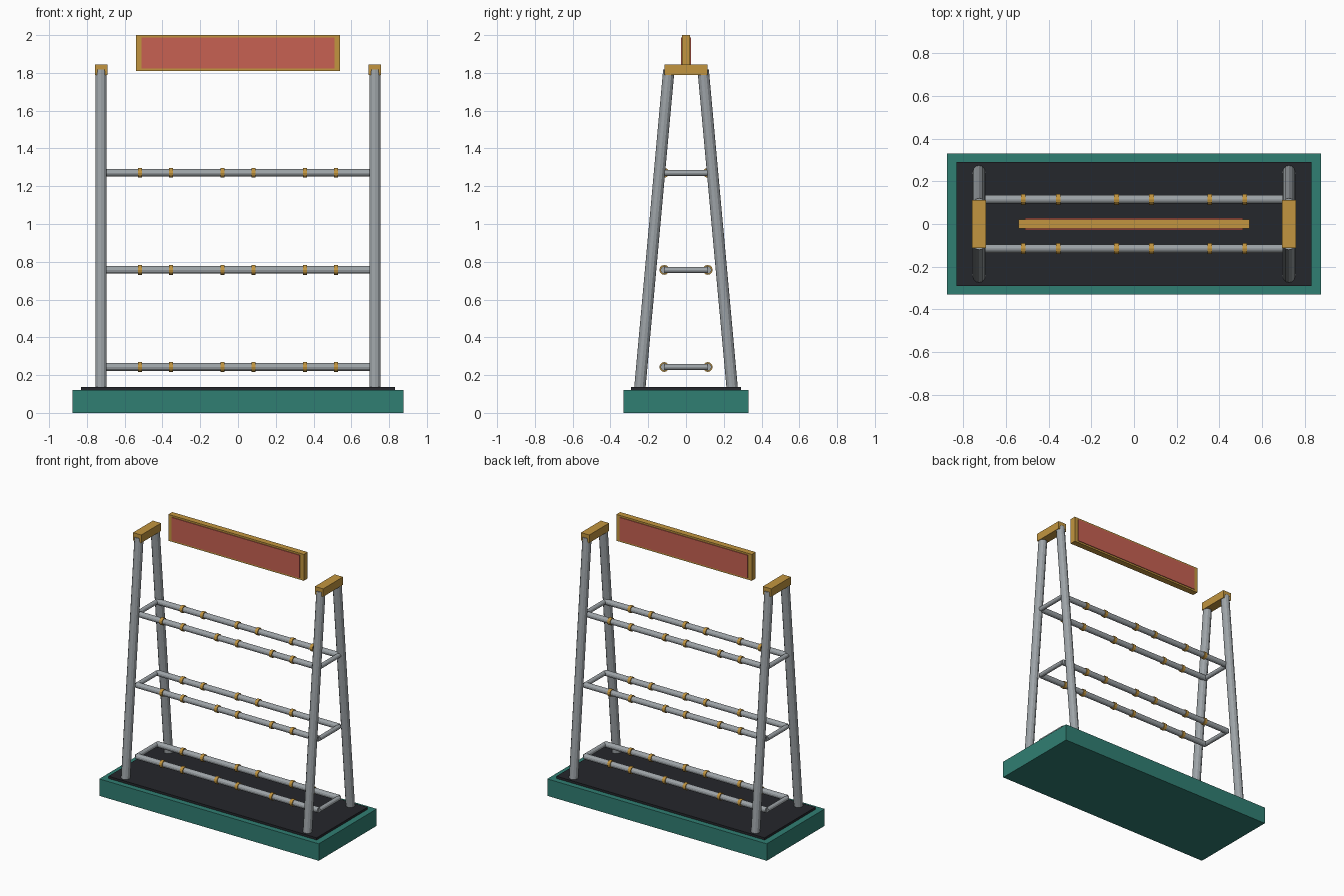
import bpy
from mathutils import Vector

if "Cube" in bpy.data.objects:
    bpy.data.objects.remove(bpy.data.objects["Cube"])


def material(name, rgb):
    m = bpy.data.materials.new(name)
    m.diffuse_color = (*rgb, 1)
    m.use_nodes = True
    m.node_tree.nodes["Principled BSDF"].inputs["Base Color"].default_value = m.diffuse_color
    return m


TEAL = material("teal", (0.03, 0.21, 0.17))
BLACK = material("black", (0.018, 0.02, 0.025))
GOLD = material("gold", (0.54, 0.30, 0.05))
RED = material("red", (0.57, 0.12, 0.085))
STEEL = material("steel", (0.34, 0.37, 0.39))


def box(name, center, size, mat):
    bpy.ops.mesh.primitive_cube_add(size=1, location=center)
    ob = bpy.context.object
    ob.name = name
    ob.scale = size
    bpy.ops.object.transform_apply(location=False, rotation=False, scale=True)
    ob.data.materials.append(mat)
    return ob


def tube(name, a, b, radius, mat, sides=12):
    a, b = Vector(a), Vector(b)
    d = b - a
    bpy.ops.mesh.primitive_cylinder_add(vertices=sides, radius=radius,
                                        depth=d.length, location=(a + b) / 2)
    ob = bpy.context.object
    ob.name = name
    ob.rotation_euler = d.to_track_quat('Z', 'Y').to_euler()
    ob.data.materials.append(mat)
    return ob


# Base plinth with dark deck
box("base", (0, 0, 0.061), (1.75, 0.66, 0.122), TEAL)
box("deck", (0, 0, 0.129), (1.66, 0.58, 0.018), BLACK)

# Two leaning A-frames with caps
POST_X = 0.725
for sx, side in ((-1, "left"), (1, "right")):
    for sy, face in ((-1, "front"), (1, "back")):
        tube(f"{side}_{face}_post", (sx * POST_X, sy * 0.245, 0.125),
             (sx * POST_X, sy * 0.091, 1.815), 0.03, STEEL)
    box(f"{side}_cap", (sx * POST_X, 0, 1.8165), (0.066, 0.226, 0.057), GOLD)

# Three hanging-rail tiers: long rails, end crossbars and gold stop rings
RAIL_Y = 0.115
for i, z in enumerate((0.243, 0.757, 1.271), 1):
    for sy, face in ((-1, "front"), (1, "back")):
        y = sy * RAIL_Y
        tube(f"tier{i}_{face}_rail", (-POST_X, y, z), (POST_X, y, z), 0.02, STEEL)
        for center in (-0.437, 0, 0.437):
            for off in (-0.082, 0.082):
                x = center + off
                tube(f"tier{i}_{face}_ring", (x - 0.011, y, z), (x + 0.011, y, z),
                     0.026, GOLD)
    for sx, side in ((-1, "left"), (1, "right")):
        tube(f"tier{i}_{side}_crossbar", (sx * POST_X, -RAIL_Y, z),
             (sx * POST_X, RAIL_Y, z), 0.016, STEEL)

# Header sign: gold frame with a slightly proud red panel on each face
box("sign_frame", (0, 0, 1.905), (1.08, 0.044, 0.19), GOLD)
for sy, face in ((-1, "front"), (1, "back")):
    box(f"sign_{face}_panel", (0, sy * 0.0235, 1.905), (1.02, 0.007, 0.165), RED)
